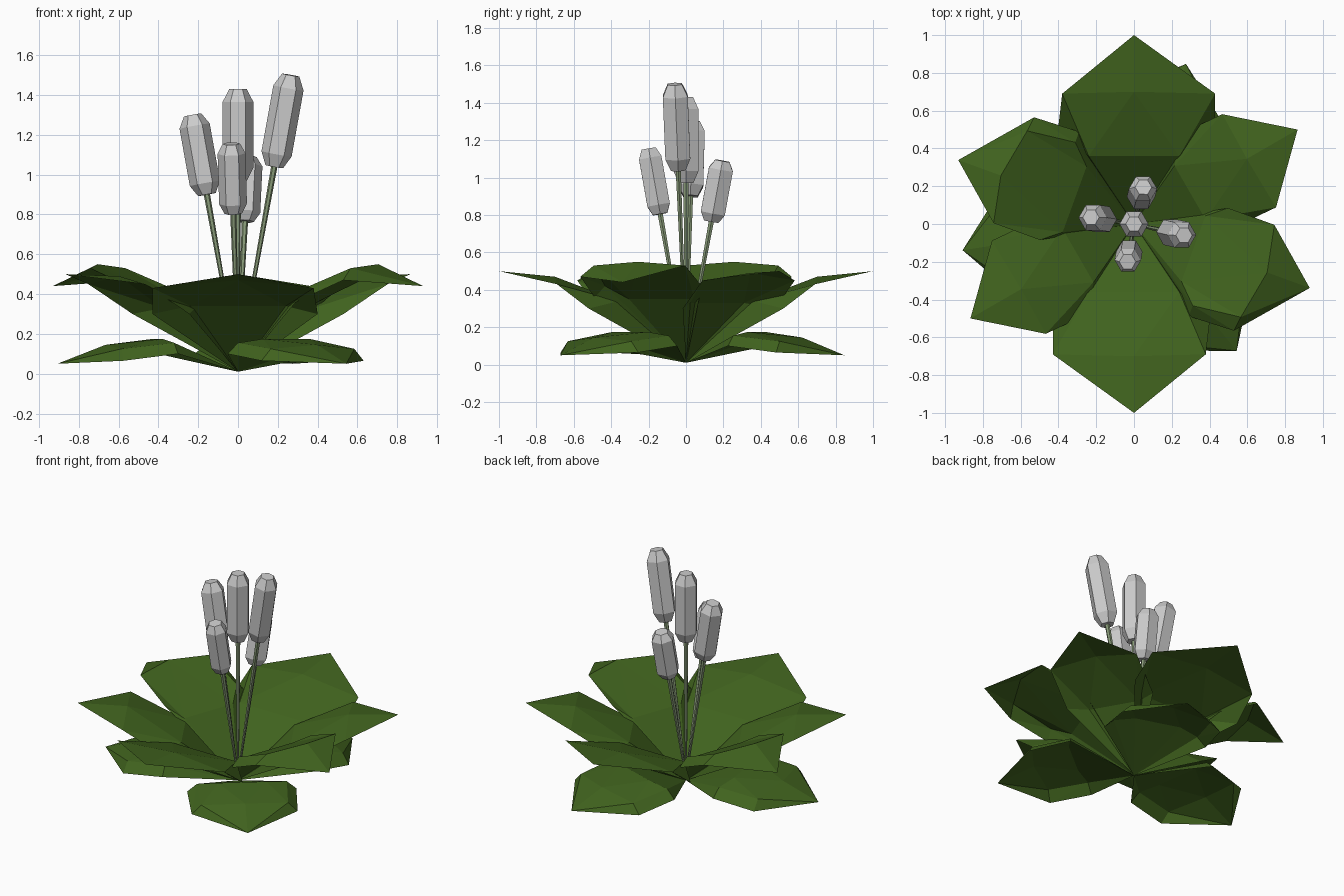
import bpy, bmesh, math
from mathutils import Vector, Matrix

if "Cube" in bpy.data.objects:
    bpy.data.objects.remove(bpy.data.objects["Cube"])


def material(name, color):
    m = bpy.data.materials.new(name)
    m.diffuse_color = color
    m.use_nodes = True
    m.node_tree.nodes["Principled BSDF"].inputs["Base Color"].default_value = m.diffuse_color
    return m


leaf_mat = material("leaf_green", (0.052, 0.125, 0.013, 1))
stem_mat = material("stem_green", (0.25, 0.33, 0.19, 1))


def finish(name, bm, mat=None):
    me = bpy.data.meshes.new(name)
    bm.to_mesh(me)
    bm.free()
    ob = bpy.data.objects.new(name, me)
    bpy.context.collection.objects.link(ob)
    if mat:
        me.materials.append(mat)
    return ob


# Faceted leaf: a steep throat, a folded shoulder, a pointed tip, optional drooping rims
def leaf(name, angle, inner, outer, side, ridge, tip, rims=(), scale=1.0):
    """inner/outer/side are (reach, left width, right width, height);
    a rim is (side sign, then reach, width, height at the shoulder and further out)."""
    bm = bmesh.new()
    turn = Matrix.Rotation(math.radians(angle), 3, 'Z')

    def vert(u, n, z):
        return bm.verts.new(turn @ Vector((u * scale, n, z)))

    base = vert(0, 0, 0.01)
    mid = vert(ridge[0], 0, ridge[1])
    end = vert(tip[0], 0, tip[1])
    rows = [[vert(u, l, z), vert(u, -r, z)] for u, l, r, z in (inner, outer, side)]
    (il, ir), (ol, orr), (sl, sr) = rows
    bm.faces.new((base, ir, il))
    bm.faces.new((il, ir, mid))
    for i, o, s in ((il, ol, sl), (ir, orr, sr)):
        for f in ((base, i, o), (i, s, o), (i, mid, s), (mid, end, s)):
            bm.faces.new(f)
    for sign, (u1, n1, z1), (u2, n2, z2) in rims:
        o, s = (ol, sl) if sign > 0 else (orr, sr)
        a, b = vert(u1, sign * n1, z1), vert(u2, sign * n2, z2)
        for f in ((base, o, a), (o, s, b), (o, b, a), (s, end, b)):
            bm.faces.new(f)
    bmesh.ops.recalc_face_normals(bm, faces=bm.faces)
    bm.normal_update()
    if sum(f.normal.z * f.calc_area() for f in bm.faces) < 0:
        bmesh.ops.reverse_faces(bm, faces=bm.faces)
    return finish(name, bm, leaf_mat)


# Upper rosette: three leaf shapes, each repeated half a turn round
for i, half in enumerate((0, 180)):
    leaf(f"upper_leaf_end_{i}", 90 + half, (0.36, 0.24, 0.24, 0.34),
         (0.52, 0.40, 0.43, 0.30), (0.69, 0.38, 0.43, 0.43), (0.70, 0.47), (1.0, 0.5))
    leaf(f"upper_leaf_side_{i}", 30 + half, (0.34, 0.16, 0.17, 0.33),
         (0.45, 0.29, 0.28, 0.30), (0.695, 0.27, 0.30, 0.45), (0.69, 0.49), (1.0, 0.5))
    leaf(f"upper_leaf_drooping_{i}", -20 + half, (0.34, 0.17, 0.2, 0.35),
         (0.44, 0.25, 0.30, 0.42), (0.70, 0.25, 0.27, 0.53), (0.75, 0.55), (0.99, 0.44),
         [(-1, (0.44, 0.36, 0.36), (0.69, 0.35, 0.47))])

# Lower ring of flatter leaves
lower_rims = [(s, (0.35, 0.34, 0.10), (0.62, 0.33, 0.065)) for s in (1, -1)]
for i, (angle, size) in enumerate(((72, 0.99), (188.7, 1.02), (309, 0.96))):
    leaf(f"lower_leaf_{i}", angle, (0.40, 0.15, 0.15, 0.175), (0.36, 0.28, 0.28, 0.155),
         (0.62, 0.27, 0.27, 0.125), (0.66, 0.145), (0.9, 0.05), lower_rims, size)


# Rings of six sides lofted along a leaning axis
def spindle(name, start, end, profile, mat=None):
    bm = bmesh.new()
    axis = end - start
    rot = Vector((0, 0, 1)).rotation_difference(axis).to_matrix()
    rings = []
    for t, r in profile:
        rings.append([bm.verts.new(start + axis * t + rot @ Vector(
            (r * math.cos(k * math.pi / 3), r * math.sin(k * math.pi / 3), 0))) for k in range(6)])
    for a, b in zip(rings, rings[1:]):
        for k in range(6):
            j = (k + 1) % 6
            bm.faces.new((a[k], a[j], b[j], b[k]))
    bm.faces.new(rings[0][::-1])
    bm.faces.new(rings[-1])
    return finish(name, bm, mat)


# Flower spikes on thin stems: top centre, height of head bottom, radius
heads = {
    "centre": ((0, 0, 1.43), 0.97, 0.077),
    "right": ((0.265, -0.06, 1.50), 1.04, 0.077),
    "left": ((-0.228, 0.035, 1.30), 0.90, 0.077),
    "front": ((-0.034, -0.20, 1.155), 0.805, 0.07),
    "back": ((0.05, 0.195, 1.09), 0.765, 0.075),
}
for name, (top, low, r) in heads.items():
    top = Vector(top)
    root = Vector((0, 0, 0.03))
    neck = root.lerp(top, (low - root.z) / (top.z - root.z))
    spindle(f"stem_{name}", root, neck, ((0, 0.006), (1.02, 0.016)), stem_mat)
    spindle(f"flower_spike_{name}", neck, top, ((0, 0.045), (0.14, r), (0.86, r), (1, 0.044)))
